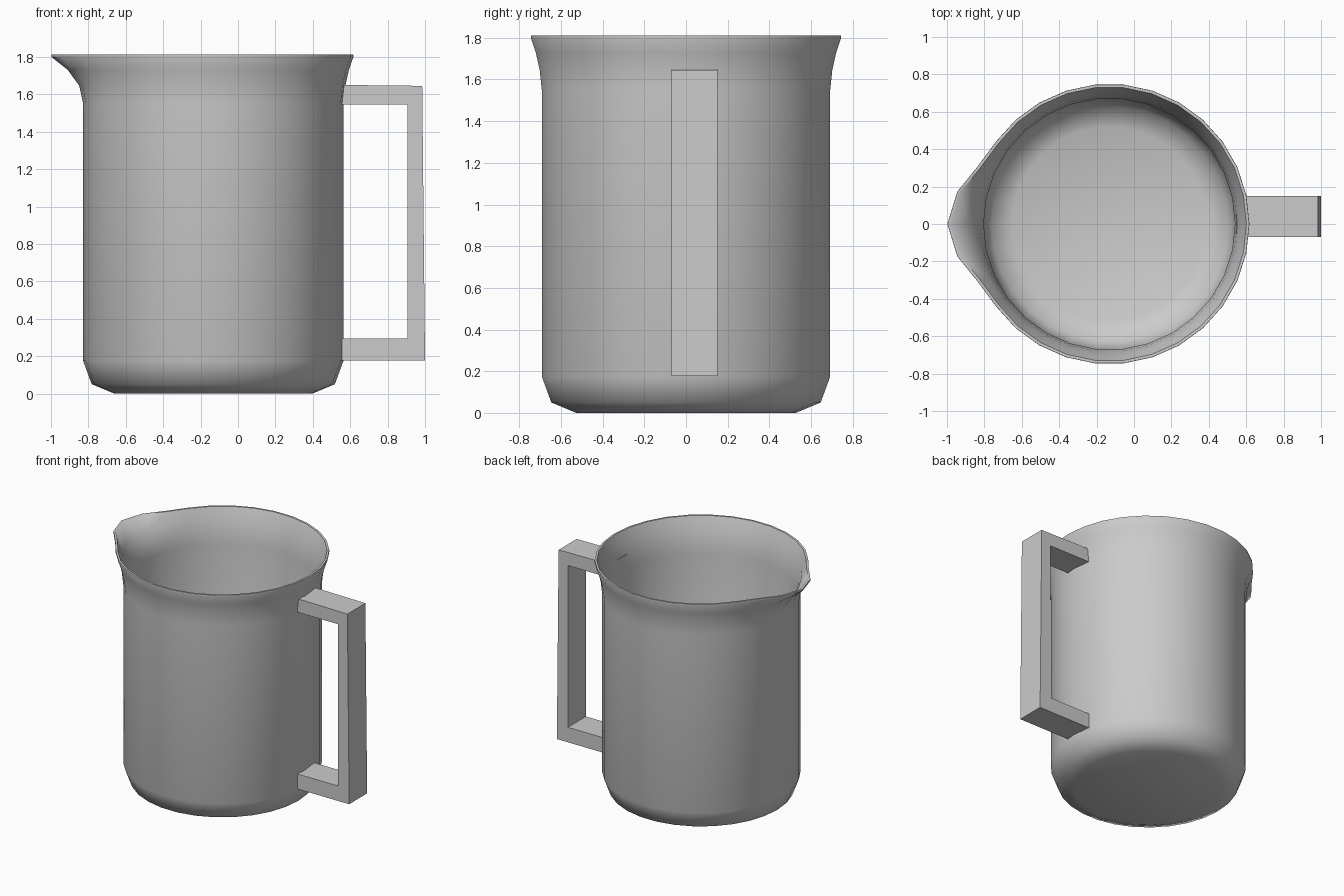
import bpy, bmesh
from math import cos, sin, pi, radians

if "Cube" in bpy.data.objects:
    bpy.data.objects.remove(bpy.data.objects["Cube"])

SIDES = 30
CX = -0.132          # axis of the round body
WALL = 0.024
# extra reach of the pouring lip by steps away from -x
LIP = {0: 0.117, 1: 0.082, 2: 0.018}


def finish(name, bm):
    bmesh.ops.recalc_face_normals(bm, faces=bm.faces)
    mesh = bpy.data.meshes.new(name)
    bm.to_mesh(mesh)
    bm.free()
    ob = bpy.data.objects.new(name, mesh)
    bpy.context.collection.objects.link(ob)
    return ob


# profile rows: radius, height, share of the lip
outer = [(0.53, 0.0, 0), (0.65, 0.05, 0), (0.696, 0.175, 0), (0.696, 1.55, 0),
         (0.706, 1.645, 0.09), (0.725, 1.73, 0.45), (0.749, 1.80, 1.0)]
rim = [(0.748, 1.812, 1.0), (0.733, 1.812, 0.99)]
inner = [(0.703, 1.73, 0.45), (0.683, 1.645, 0.09), (0.696 - WALL, 1.55, 0),
         (0.696 - WALL, 0.18, 0), (0.63, 0.065, 0), (0.52, 0.018, 0)]

# jug body with wall thickness and lip
bm = bmesh.new()
rings = []
for r, z, share in outer + rim + inner:
    ring = []
    for i in range(SIDES):
        a = 2 * pi * i / SIDES
        step = abs(i - SIDES // 2)
        d = r + share * LIP.get(step, 0)
        ring.append(bm.verts.new((CX + d * cos(a), d * sin(a), z)))
    rings.append(ring)
for lo, hi in zip(rings, rings[1:]):
    for i in range(SIDES):
        j = (i + 1) % SIDES
        bm.faces.new((lo[i], lo[j], hi[j], hi[i]))
for ring, z in ((rings[0], 0.0), (rings[-1], 0.018)):
    mid = bm.verts.new((CX, 0, z))
    for i in range(SIDES):
        bm.faces.new((ring[i], ring[(i + 1) % SIDES], mid))
body = finish("jug_body", bm)
bpy.context.view_layer.objects.active = body
body.select_set(True)
bpy.ops.object.shade_smooth_by_angle(angle=radians(50))

# square handle: a flat C outline extruded along y
outline = [(0.545, 1.65), (0.985, 1.645), (1.0, 0.178), (0.545, 0.178),
           (0.545, 0.294), (0.905, 0.294), (0.905, 1.545), (0.545, 1.545)]
bm = bmesh.new()
face = bm.faces.new([bm.verts.new((x, -0.07, z)) for x, z in outline])
ext = bmesh.ops.extrude_face_region(bm, geom=[face])
bmesh.ops.translate(bm, vec=(0, 0.22, 0),
                    verts=[v for v in ext["geom"] if isinstance(v, bmesh.types.BMVert)])
finish("handle", bm)
